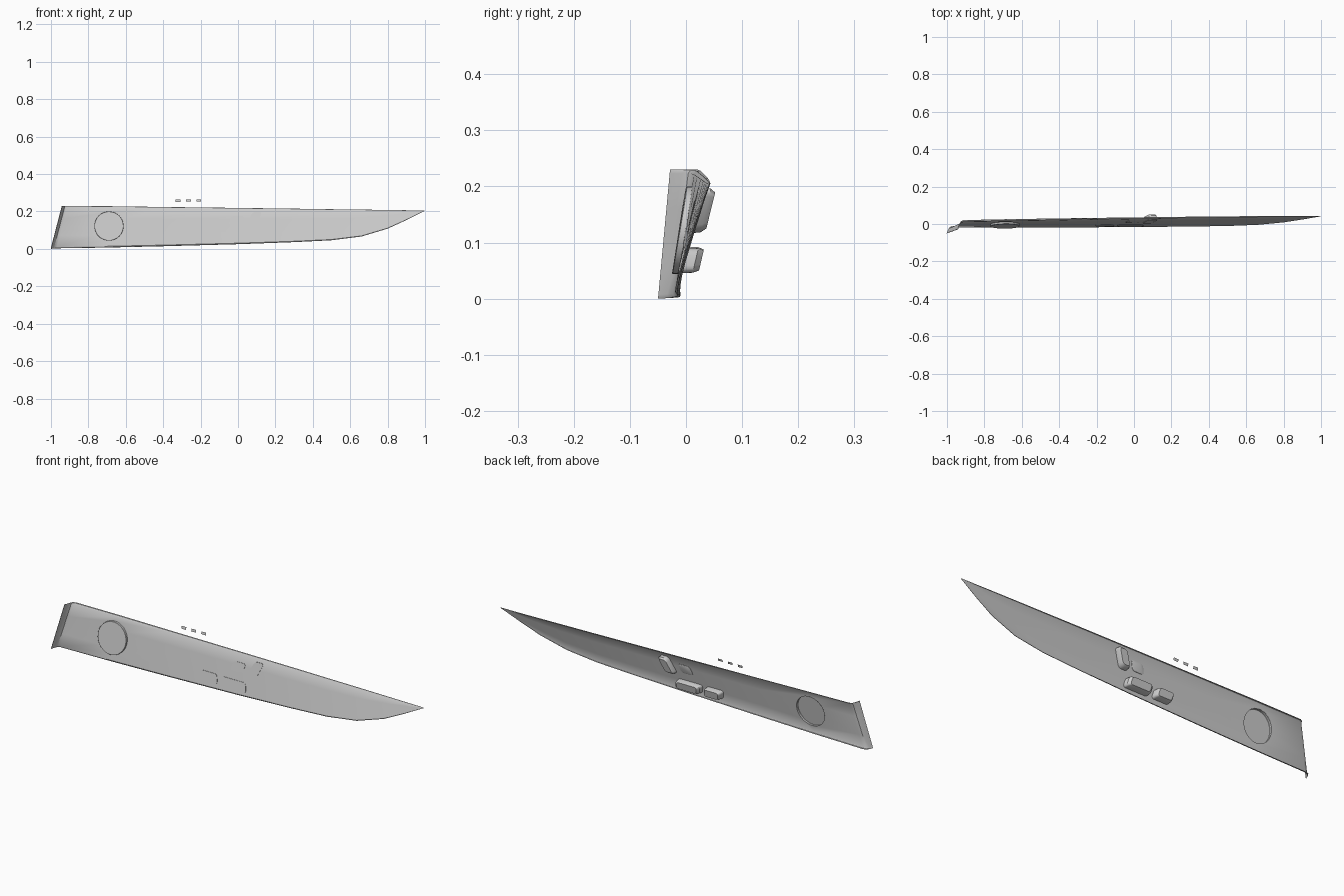
import bpy, bmesh, math

if "Cube" in bpy.data.objects:
    bpy.data.objects.remove(bpy.data.objects["Cube"])


def face_y(x, z):
    """Depth of the leaning, slightly twisted front face."""
    t = (x + 0.95) / 1.95
    top = 0.008 + t * 0.035
    bottom = -0.021 - t * 0.005
    return bottom + (z / 0.21) * (top - bottom)


def make(name, verts, faces, angle=35):
    me = bpy.data.meshes.new(name)
    me.from_pydata(verts, [], faces)
    bm = bmesh.new()
    bm.from_mesh(me)
    bmesh.ops.remove_doubles(bm, verts=bm.verts, dist=0.00005)
    bmesh.ops.recalc_face_normals(bm, faces=bm.faces)
    bm.to_mesh(me)
    bm.free()
    ob = bpy.data.objects.new(name, me)
    bpy.context.collection.objects.link(ob)
    for o in bpy.context.selected_objects:
        o.select_set(False)
    bpy.context.view_layer.objects.active = ob
    ob.select_set(True)
    if angle:
        bpy.ops.object.shade_smooth_by_angle(angle=math.radians(angle))
    return ob


def loft(name, rings, closed=True, cap_start=False, cap_end=False, angle=35):
    n = len(rings[0])
    verts = [p for r in rings for p in r]
    faces = [(i * n + j, i * n + (j + 1) % n, (i + 1) * n + (j + 1) % n, (i + 1) * n + j)
             for i in range(len(rings) - 1) for j in range(n if closed else n - 1)]
    if cap_start:
        faces.append(tuple(range(n)))
    if cap_end:
        faces.append(tuple(range(len(verts) - n, len(verts))))
    return make(name, verts, faces, angle)


# Trim panel: x, end shear, depth shift, bottom z, top z, lip depth
stations = [
    (-1.000, 0.26, -0.029, 0.000, 0.230, 0.010), (-0.993, 0.26, -0.014, 0.001, 0.230, 0.010),
    (-0.985, 0.26, -0.004, 0.002, 0.230, 0.010), (-0.970, 0.25, 0.0, 0.003, 0.230, 0.010),
    (-0.70, 0.10, 0, 0.007, 0.228, 0.010), (-0.40, 0, 0, 0.014, 0.224, 0.009),
    (0.00, 0, 0, 0.025, 0.219, 0.008), (0.30, 0, 0, 0.036, 0.215, 0.007),
    (0.50, 0, 0, 0.046, 0.212, 0.006), (0.66, 0, 0, 0.066, 0.210, 0.005),
    (0.80, 0, 0, 0.108, 0.208, 0.004), (0.90, 0, 0, 0.154, 0.2065, 0.003),
    (0.998, 0, 0, 0.203, 0.206, 0.0005)]
rings = []
for x, shear, dy, zb, zt, lip in stations:
    h = zt - zb
    # The wrapped end stands more upright than the face
    lean = -dy / 0.029
    section = [(zb, lip), (zb + lip * 0.1, lip * 0.4), (zb + lip * 0.7, 0)]
    section += [(zb + h * f, 0) for f in (0.3, 0.5, 0.7)]
    section += [(zt - lip * 0.7, 0), (zt - lip * 0.1, lip * 0.4), (zt, lip)]
    rings.append([(x + shear * z, face_y(x, z) + dy + back * (1 - lean) - lean * 0.04 * z, z)
                  for z, back in section])
panel = loft("trim_panel", rings, closed=False, angle=0)
# Make sure the face looks forward so the thickness grows to the rear
if sum(p.normal.y * p.area for p in panel.data.polygons) > 0:
    panel.data.flip_normals()
solid = panel.modifiers.new("thickness", 'SOLIDIFY')
solid.thickness = 0.002
solid.offset = -1


# Round speaker cover, raised forward and hollow behind
def circle(r, shift):
    pts = []
    for i in range(40):
        a = math.tau * i / 40
        x, z = -0.69 + r * math.cos(a), 0.122 + r * math.sin(a)
        pts.append((x, face_y(x, z) + shift, z))
    return pts


cutter = loft("speaker_hole_cutter", [circle(0.0765, -0.04), circle(0.0765, 0.04)],
              cap_start=True, cap_end=True, angle=0)
cut = panel.modifiers.new("speaker_hole", 'BOOLEAN')
cut.object = cutter
cut.solver = 'EXACT'
bpy.context.view_layer.objects.active = panel
bpy.ops.object.modifier_apply(modifier="thickness")
bpy.ops.object.modifier_apply(modifier="speaker_hole")
bpy.data.objects.remove(cutter)
for o in bpy.context.selected_objects:
    o.select_set(False)
panel.select_set(True)
bpy.ops.object.shade_smooth_by_angle(angle=math.radians(35))
loft("speaker_cover", [circle(0.078, 0.002), circle(0.078, -0.0095), circle(0.077, -0.0105)],
     cap_end=True)


# Switch housings: rounded slots flush in front, tapered behind
def slot(cx, cz, w, h, shear, shift, scale):
    r = min(w, h) * 0.3
    pts = []
    for k, (sx, sz) in enumerate(((1, 1), (-1, 1), (-1, -1), (1, -1))):
        for i in range(5):
            a = math.pi / 2 * (k + i / 4)
            px = (sx * (w / 2 - r) + r * math.cos(a)) * scale
            pz = (sz * (h / 2 - r) + r * math.sin(a)) * scale
            x, z = cx + px + shear * pz, cz + pz
            pts.append((x, face_y(x, z) + shift, z))
    return pts


housings = [
    ("lower_switch_left", -0.157, 0.070, 0.095, 0.046, -0.2, 0.035),
    ("lower_switch_right", -0.020, 0.068, 0.138, 0.046, -0.2, 0.035),
    ("upper_switch_left", -0.008, 0.152, 0.068, 0.046, 0.35, 0.005),
    ("upper_switch_right", 0.085, 0.157, 0.050, 0.082, 0.45, 0.030)]
for name, cx, cz, w, h, shear, depth in housings:
    loft(name, [slot(cx, cz, w, h, shear, -0.0018, 1),
                slot(cx, cz, w, h, shear, depth * 0.7, 0.95),
                slot(cx, cz, w, h, shear, depth, 0.78)],
         cap_start=True, cap_end=True)

# Three small indicator plates above the top edge
for i, x in enumerate((-0.32, -0.265, -0.21)):
    w, z0, z1 = 0.013, 0.251 + 0.001 * i, 0.264 + 0.0005 * i
    make("indicator_plate_%d" % (i + 1),
         [(x - w, 0.027, z0), (x + w, 0.027, z0), (x + w, 0.030, z1), (x - w, 0.030, z1)],
         [(0, 1, 2, 3)], 0)
